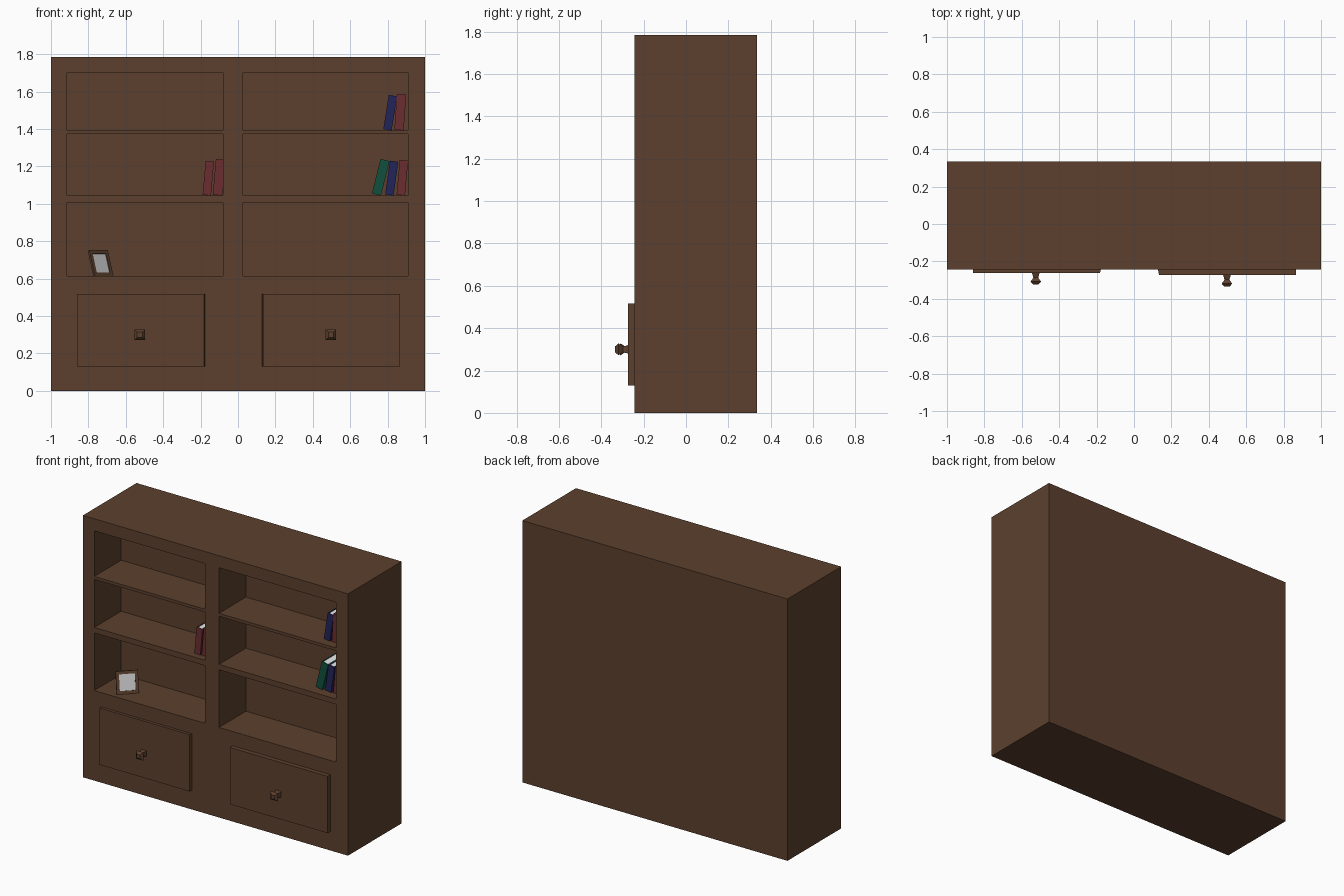
import bpy, bmesh, math
from mathutils import Matrix, Vector

if "Cube" in bpy.data.objects:
    bpy.data.objects.remove(bpy.data.objects["Cube"])


def material(name, rgb):
    m = bpy.data.materials.new(name)
    m.diffuse_color = (*rgb, 1)
    m.use_nodes = True
    m.node_tree.nodes["Principled BSDF"].inputs["Base Color"].default_value = m.diffuse_color
    return m


WOOD = material("brown_wood", (0.107, 0.051, 0.027))
RED = material("maroon_cover", (0.145, 0.027, 0.031))
BLUE = material("navy_cover", (0.017, 0.017, 0.105))
GREEN = material("green_cover", (0.006, 0.080, 0.047))
PAPER = material("white_paper", (0.82, 0.82, 0.82))
PHOTO = material("light_grey_print", (0.62, 0.62, 0.62))


def add_box(bm, lo, hi, mat=0):
    """Axis-aligned box between two corners."""
    lo, hi = Vector(lo), Vector(hi)
    mx = Matrix.Translation((lo + hi) / 2) @ Matrix.Diagonal((*(hi - lo), 1))
    verts = bmesh.ops.create_cube(bm, size=1, matrix=mx)["verts"]
    for f in {f for v in verts for f in v.link_faces}:
        f.material_index = mat
    return verts


def finish(name, bm, mats, matrix=None):
    bmesh.ops.recalc_face_normals(bm, faces=bm.faces)
    me = bpy.data.meshes.new(name)
    bm.to_mesh(me)
    bm.free()
    for m in mats:
        me.materials.append(m)
    ob = bpy.data.objects.new(name, me)
    if matrix:
        ob.matrix_world = matrix
    bpy.context.collection.objects.link(ob)
    return ob


FRONT, BACK, INNER = -0.243, 0.335, 0.047

# Cabinet: solid block with six shelf bays cut out of the front
bm = bmesh.new()
add_box(bm, (-1, FRONT, 0), (1, BACK, 1.785))
cabinet = finish("cabinet", bm, [WOOD])

bm = bmesh.new()
for x0, x1 in ((-0.914, -0.08), (0.027, 0.91)):
    for z0, z1 in ((0.614, 1.007), (1.044, 1.372), (1.392, 1.703)):
        add_box(bm, (x0, FRONT - 0.1, z0), (x1, INNER, z1))
cutter = finish("bay_cutter", bm, [WOOD])
cutter.hide_render = True
mod = cabinet.modifiers.new("bays", "BOOLEAN")
mod.operation, mod.solver, mod.object = "DIFFERENCE", "EXACT", cutter
bpy.context.view_layer.objects.active = cabinet
bpy.ops.object.modifier_apply(modifier=mod.name)
bpy.data.objects.remove(cutter)


# Lower doors: thin slabs, bevelled back along the edge next to the centre
def door(name, x0, x1, front, inner_x):
    bm = bmesh.new()
    for v in add_box(bm, (x0, front, 0.13), (x1, FRONT + 0.02, 0.517)):
        if v.co.y < FRONT and abs(v.co.x - inner_x) < 0.001:
            v.co.x += math.copysign(0.01, inner_x)
    finish(name, bm, [WOOD])


# Square turned knob: stacked square rings (distance from door, half width)
def knob(name, x, y, z):
    bm = bmesh.new()
    prev = None
    for d, h in ((-0.01, 0.02), (0, 0.02), (0.024, 0.013), (0.045, 0.028), (0.061, 0.014)):
        ring = [bm.verts.new((x + sx * h, y - d, z + sz * h))
                for sx, sz in ((-1, -1), (1, -1), (1, 1), (-1, 1))]
        if prev:
            for i in range(4):
                j = (i + 1) % 4
                bm.faces.new((prev[i], prev[j], ring[j], ring[i]))
        else:
            bm.faces.new(ring)
        prev = ring
    bm.faces.new(prev)
    finish(name, bm, [WOOD])


door("left_door", -0.861, -0.172, -0.263, -0.172)
door("right_door", 0.124, 0.867, -0.274, 0.124)
knob("left_knob", -0.525, -0.263, 0.30)
knob("right_knob", 0.497, -0.274, 0.30)


# Books: spine and two boards around a paper block, leaning to the right
def book(name, left, z, w, h, lean, cover, y=-0.185, depth=0.16):
    bm = bmesh.new()
    t = 0.006
    add_box(bm, (-w, 0, 0), (0, t, h))
    add_box(bm, (-w, t, 0), (-w + t, depth, h))
    add_box(bm, (-t, t, 0), (0, depth, h))
    add_box(bm, (-w + t, t, 0.004), (-t, depth - 0.006, h - 0.004), 1)
    a = math.radians(lean)
    mx = Matrix.Translation((left + w * math.cos(a), y, z)) @ Matrix.Rotation(a, 4, "Y")
    finish(name, bm, [cover, PAPER], mx)


TOP, MID = 1.392, 1.044
book("top_right_book_1", 0.777, TOP, 0.045, 0.185, 9, BLUE)
book("top_right_book_2", 0.836, TOP, 0.050, 0.193, 4, RED)
book("middle_right_book_1", 0.716, MID, 0.050, 0.190, 14, GREEN)
book("middle_right_book_2", 0.787, MID, 0.045, 0.182, 8, BLUE)
book("middle_right_book_3", 0.848, MID, 0.045, 0.187, 5, RED)
book("middle_left_book_1", -0.189, MID, 0.045, 0.182, 5, RED, y=-0.2)
book("middle_left_book_2", -0.135, MID, 0.050, 0.192, 5, RED, y=-0.2)

# Picture frame: turned 45 degrees and leaning back on a rear strut
W, H, B = 0.14, 0.145, 0.02
bm = bmesh.new()
add_box(bm, (0, 0, 0), (W, 0.012, B))
add_box(bm, (0, 0, H - B), (W, 0.012, H))
add_box(bm, (0, 0, B), (B, 0.012, H - B))
add_box(bm, (W - B, 0, B), (W, 0.012, H - B))
add_box(bm, (B, 0.004, B), (W - B, 0.012, H - B), 1)
place = (Matrix.Translation((-0.765, -0.213, 0.614)) @ Matrix.Rotation(math.radians(45), 4, "Z"))
finish("picture_frame", bm, [WOOD, PHOTO],
       place @ Matrix.Rotation(math.radians(-17), 4, "X"))
bm = bmesh.new()
for v in add_box(bm, (W / 2 - 0.015, 0.065, 0), (W / 2 + 0.015, 0.072, 0.09)):
    if v.co.z > 0.01:
        v.co.y -= 0.03
finish("frame_strut", bm, [WOOD], place)
